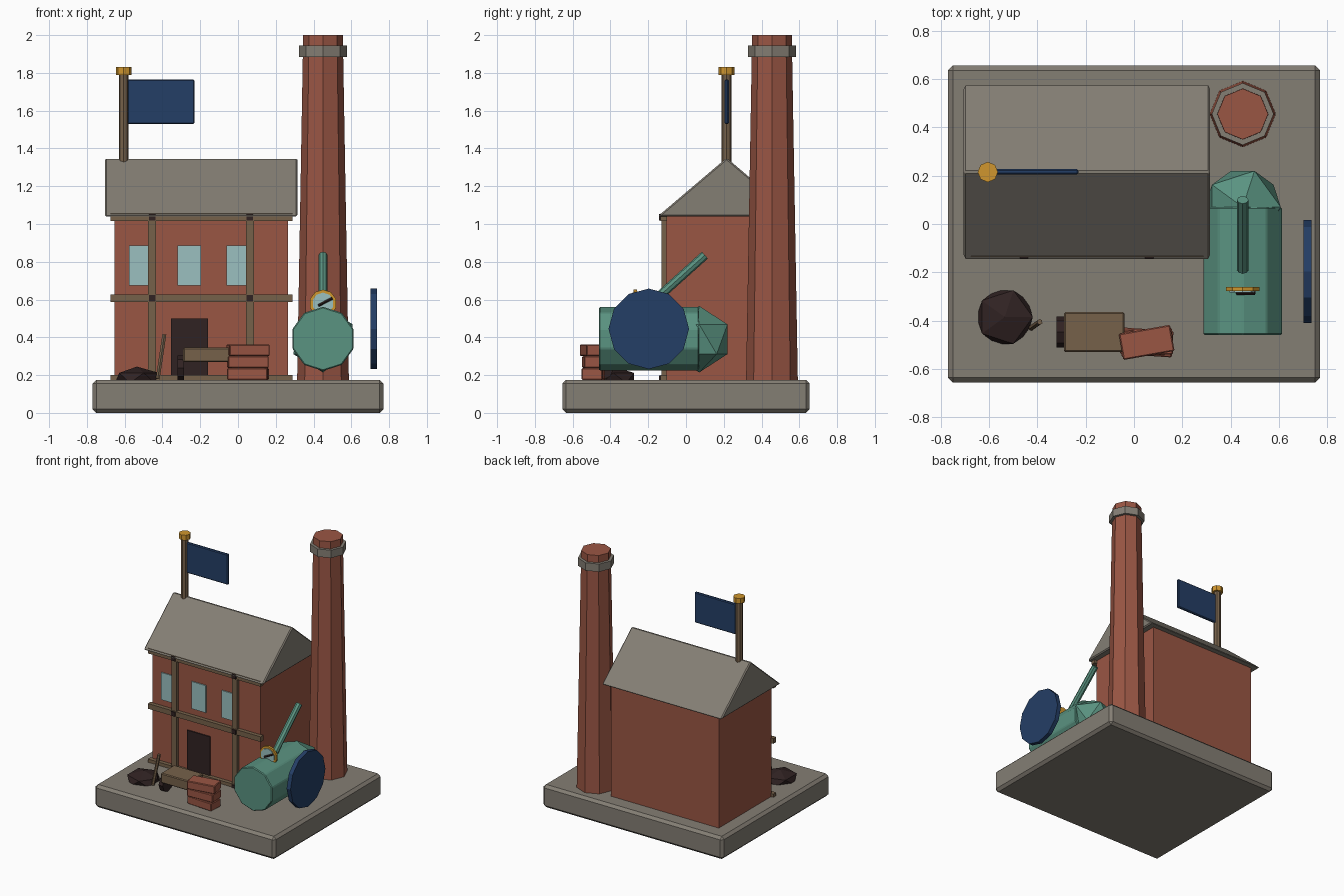
import bpy, bmesh, math
from mathutils import Matrix, Vector

if "Cube" in bpy.data.objects:
    bpy.data.objects.remove(bpy.data.objects["Cube"])


def mat(name, r, g, b):
    m = bpy.data.materials.new(name)
    lin = [((c / 255 + 0.055) / 1.055) ** 2.4 for c in (r, g, b)]
    m.diffuse_color = (*lin, 1)
    m.use_nodes = True
    m.node_tree.nodes["Principled BSDF"].inputs["Base Color"].default_value = m.diffuse_color
    return m


STONE = mat("stone_grey", 132, 126, 116)
BRICK = mat("brick_red", 154, 86, 68)
TEAL = mat("boiler_teal", 90, 147, 129)
BLUE = mat("deep_blue", 36, 62, 102)
GLASS = mat("pale_glass", 155, 192, 192)
GOLD = mat("brass", 208, 150, 46)
WOOD = mat("timber_brown", 118, 97, 74)
DARK = mat("coal_dark", 48, 34, 34)


def finish(name, bm, material, bevel=0):
    me = bpy.data.meshes.new(name)
    bmesh.ops.recalc_face_normals(bm, faces=bm.faces)
    bm.to_mesh(me)
    bm.free()
    me.materials.append(material)
    ob = bpy.data.objects.new(name, me)
    bpy.context.collection.objects.link(ob)
    if bevel:
        b = ob.modifiers.new("bevel", "BEVEL")
        b.width, b.segments = bevel, 1
    return ob


def box(name, x, y, z, material, bevel=0, rot=0):
    """Box from (min, max) ranges, turned about its own vertical axis."""
    bm = bmesh.new()
    size = [r[1] - r[0] for r in (x, y, z)]
    mid = [(r[1] + r[0]) / 2 for r in (x, y, z)]
    m = Matrix.Translation(mid) @ Matrix.Rotation(rot, 4, 'Z') @ Matrix.Diagonal((*size, 1))
    bmesh.ops.create_cube(bm, size=1, matrix=m)
    return finish(name, bm, material, bevel)


def rod(name, a, b, r1, r2, sides, material, bevel=0):
    """Tapered cylinder from a to b, with one corner pointing up or to the back."""
    a, b = Vector(a), Vector(b)
    d = (b - a).normalized()
    up = Vector((0, 1, 0)) if abs(d.z) > 0.9 else Vector((0, 0, 1))
    side = up.cross(d).normalized()
    up = d.cross(side)
    m = Matrix((side, up, d)).transposed().to_4x4()
    bm = bmesh.new()
    ends = []
    for p, r in ((a, r1), (b, r2)):
        ring = []
        for i in range(sides):
            t = 2 * math.pi * i / sides
            ring.append(bm.verts.new(p + m @ Vector((r * math.sin(t), r * math.cos(t), 0))))
        ends.append(ring)
        bm.faces.new(ring)
    for i in range(sides):
        j = (i + 1) % sides
        bm.faces.new((ends[0][i], ends[0][j], ends[1][j], ends[1][i]))
    return finish(name, bm, material, bevel)


def ball(name, c, s, material):
    bm = bmesh.new()
    bmesh.ops.create_icosphere(bm, subdivisions=1, radius=1,
                               matrix=Matrix.Translation(c) @ Matrix.Diagonal((*s, 1)))
    return finish(name, bm, material)


# Base and brick house
box("base", (-0.77, 0.77), (-0.655, 0.655), (0, 0.175), STONE, 0.02)
box("house_walls", (-0.655, 0.265), (-0.105, 0.535), (0.17, 1.05), BRICK)

# Gable roof
bm = bmesh.new()
prof = [(-0.15, 1.04), (0.58, 1.04), (0.215, 1.35)]
f = bm.faces.new([bm.verts.new((-0.705, y, z)) for y, z in prof])
ext = bmesh.ops.extrude_face_region(bm, geom=[f])["geom"]
bmesh.ops.translate(bm, vec=(1.02, 0, 0), verts=[v for v in ext if isinstance(v, bmesh.types.BMVert)])
finish("roof", bm, STONE, 0.008)

# Timber frame on the front, with dark bolts at the crossings
for z in (0.18, 0.608, 1.035):
    box("cross_beam", (-0.675, 0.288), (-0.135, -0.10), (z - 0.02, z + 0.02), WOOD)
    for x in (-0.455, 0.063):
        box("beam_bolt", (x - 0.017, x + 0.017), (-0.142, -0.13), (z - 0.017, z + 0.017), DARK)
for x in (-0.455, 0.063):
    box("timber_post", (x - 0.021, x + 0.021), (-0.131, -0.10), (0.175, 1.04), WOOD)

# Windows and door
for x in (-0.517, -0.258, 0.0):
    box("window", (x - 0.061, x + 0.061), (-0.113, -0.104), (0.675, 0.885), GLASS)
box("door", (-0.355, -0.16), (-0.114, -0.104), (0.175, 0.5), DARK)

# Flag
rod("flagpole", (-0.605, 0.215, 1.30), (-0.605, 0.215, 1.80), 0.026, 0.026, 8, WOOD)
rod("flagpole_cap", (-0.605, 0.215, 1.79), (-0.605, 0.215, 1.83), 0.042, 0.042, 8, GOLD)
box("flag", (-0.585, -0.23), (0.205, 0.227), (1.53, 1.765), BLUE, 0.006)

# Chimney
rod("chimney", (0.45, 0.455, 0.17), (0.45, 0.455, 2.0), 0.137, 0.105, 8, BRICK)
rod("chimney_band", (0.45, 0.455, 1.885), (0.45, 0.455, 1.945), 0.128, 0.128, 8, STONE)

# Boiler with faceted end and slanted pipe
rod("boiler", (0.45, -0.46, 0.392), (0.45, 0.07, 0.392), 0.17, 0.17, 10, TEAL, 0.006)
ball("boiler_end", (0.45, 0.07, 0.39), (0.176, 0.176, 0.176), TEAL)
rod("boiler_pipe", (0.45, -0.19, 0.575), (0.45, 0.10, 0.835), 0.024, 0.024, 8, TEAL)

# Pressure gauge
rod("gauge_rim", (0.45, -0.277, 0.58), (0.45, -0.26, 0.58), 0.073, 0.073, 10, GOLD)
rod("gauge_face", (0.45, -0.284, 0.58), (0.45, -0.275, 0.58), 0.057, 0.057, 10, GLASS)
rod("gauge_needle", (0.425, -0.286, 0.568), (0.5, -0.286, 0.607), 0.007, 0.007, 4, DARK)

# Blue wheel disc beside the boiler
rod("wheel_disc", (0.702, -0.197, 0.445), (0.735, -0.197, 0.445), 0.213, 0.213, 12, BLUE)

# Coal heap and shovel
ball("coal_heap", (-0.535, -0.385, 0.185), (0.13, 0.13, 0.06), DARK)
rod("shovel_handle", (-0.425, -0.43, 0.18), (-0.39, -0.405, 0.415), 0.012, 0.012, 6, WOOD)

# Wheelbarrow
box("barrow_tray", (-0.29, -0.04), (-0.53, -0.365), (0.27, 0.345), WOOD, 0.006)
rod("barrow_wheel", (-0.32, -0.447, 0.238), (-0.285, -0.447, 0.238), 0.065, 0.065, 8, DARK)

# Brick stack, each layer turned a little
for i, a in enumerate((-4, 3, 10)):
    z = 0.175 + i * 0.063
    box("loose_brick", (-0.055, 0.16), (-0.545, -0.435), (z, z + 0.062), BRICK, 0.005, math.radians(a))
